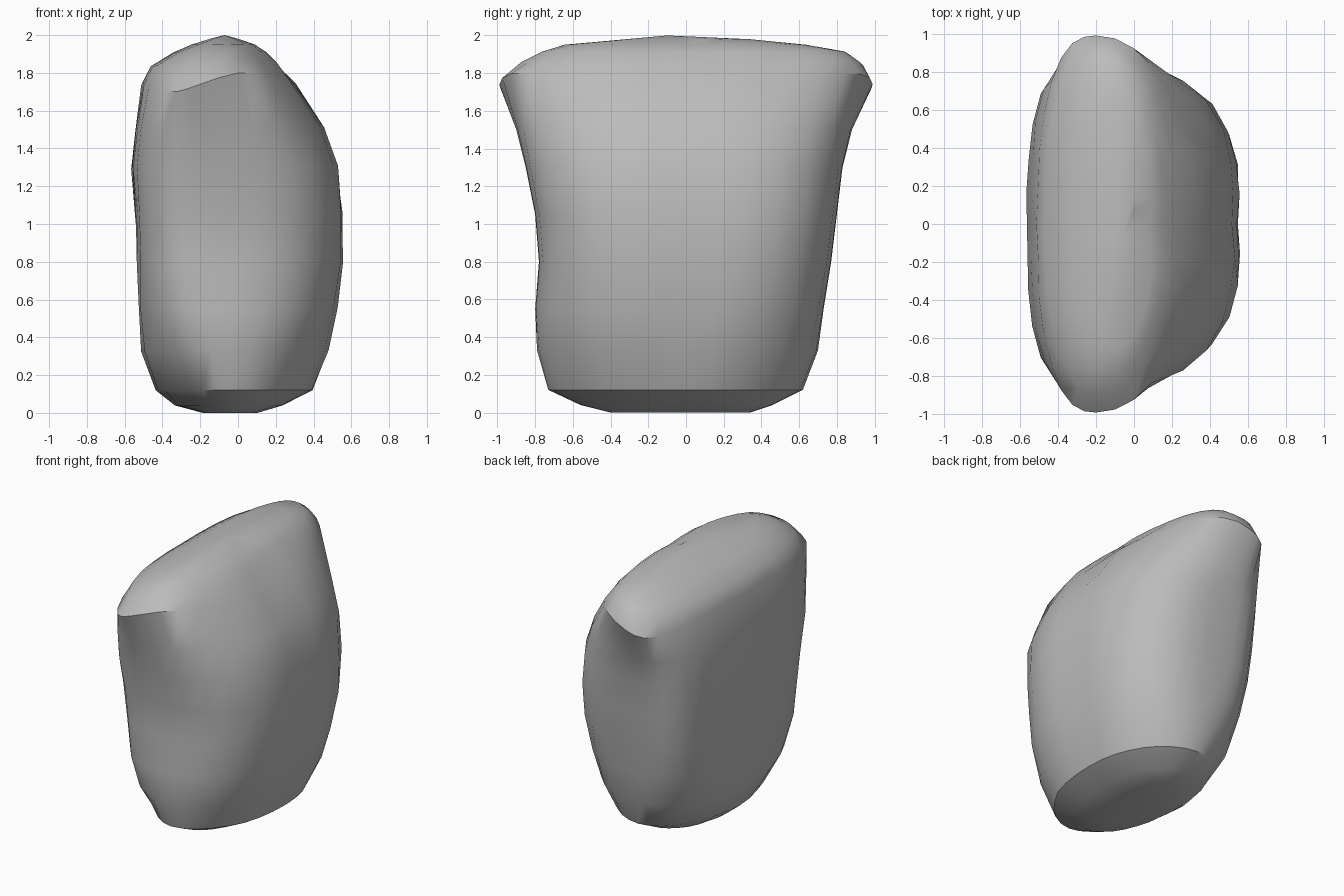
import bpy, bmesh, math, random

cube = bpy.data.objects.get("Cube")
if cube:
    bpy.data.objects.remove(cube, do_unlink=True)

random.seed(4)
SIDES = 32

# Stone cross-sections: height, x min, x max, y min, y max, x of the end tips,
# then bluntness of the -x half and of the +x half
RINGS = [
    (0.00, -0.19, 0.12, -0.40, 0.34, -0.04, 2.0, 2.0),
    (0.04, -0.33, 0.25, -0.56, 0.46, -0.04, 2.0, 2.0),
    (0.12, -0.43, 0.41, -0.73, 0.62, -0.04, 1.9, 1.9),
    (0.33, -0.51, 0.49, -0.79, 0.70, -0.06, 2.4, 2.2),
    (0.55, -0.52, 0.53, -0.80, 0.73, -0.10, 3.2, 2.6),
    (0.80, -0.53, 0.56, -0.78, 0.77, -0.12, 3.8, 2.8),
    (1.05, -0.54, 0.56, -0.80, 0.80, -0.14, 3.8, 2.9),
    (1.30, -0.56, 0.53, -0.85, 0.83, -0.16, 3.6, 2.8),
    (1.50, -0.54, 0.46, -0.90, 0.88, -0.18, 3.2, 2.5),
    (1.74, -0.51, 0.31, -0.99, 0.99, -0.20, 2.5, 2.1),
    (1.84, -0.46, 0.23, -0.89, 0.94, -0.18, 2.5, 2.1),
    (1.91, -0.34, 0.16, -0.77, 0.85, -0.14, 2.4, 2.2),
    (1.95, -0.25, 0.10, -0.65, 0.64, -0.10, 2.2, 2.2),
    (1.98, -0.15, 0.01, -0.32, 0.34, -0.08, 2.0, 2.0),
]


def ring_points(z, x0, x1, y0, y1, tip, blunt_flat, blunt_round):
    """D-shaped outline: flat towards -x, rounded towards +x."""
    for i in range(SIDES):
        a = math.tau * i / SIDES
        c, s = math.cos(a), math.sin(a)
        power = blunt_round if c > 0 else blunt_flat
        r = (abs(c) ** power + abs(s) ** power) ** (-1 / power)
        u, v = c * r, s * r
        x = tip + u * (x1 - tip if u > 0 else tip - x0)
        y = v * (y1 if v > 0 else -y0)
        # shallow hollow in the rounded side
        if u > 0:
            x -= 0.02 * u * math.exp(-(y / 0.12) ** 2)
        # end ridges climb towards +x
        lift = 0.4 * (x - tip) * v ** 4 * max(0, 1 - abs(z - 1.72) / 0.25)
        bump = random.uniform(-0.01, 0.01) * (1 - abs(v) ** 8)
        yield x + bump * 0.6, y, z + lift + (bump if 0.2 < z < 1.9 else 0)


# Loft the sections and close both ends
bm = bmesh.new()
loops = [[bm.verts.new(p) for p in ring_points(*ring)] for ring in RINGS]
for low, high in zip(loops, loops[1:]):
    for i in range(SIDES):
        j = (i + 1) % SIDES
        bm.faces.new((low[i], low[j], high[j], high[i]))
bm.faces.new(loops[0][::-1])
crown = bm.verts.new((-0.07, -0.1, 2.0))
for i in range(SIDES):
    bm.faces.new((loops[-1][i], loops[-1][(i + 1) % SIDES], crown))
bmesh.ops.recalc_face_normals(bm, faces=bm.faces)

mesh = bpy.data.meshes.new("stone")
bm.to_mesh(mesh)
bm.free()
stone = bpy.data.objects.new("stone", mesh)
bpy.context.collection.objects.link(stone)

# Plain grey rock
grey = bpy.data.materials.new("rock grey")
grey.use_nodes = True
colour = (0.5, 0.5, 0.5, 1)
grey.diffuse_color = colour
grey.node_tree.nodes["Principled BSDF"].inputs["Base Color"].default_value = colour
mesh.materials.append(grey)

bpy.ops.object.select_all(action="DESELECT")
stone.select_set(True)
bpy.context.view_layer.objects.active = stone
bpy.ops.object.shade_smooth_by_angle(angle=math.radians(35))
